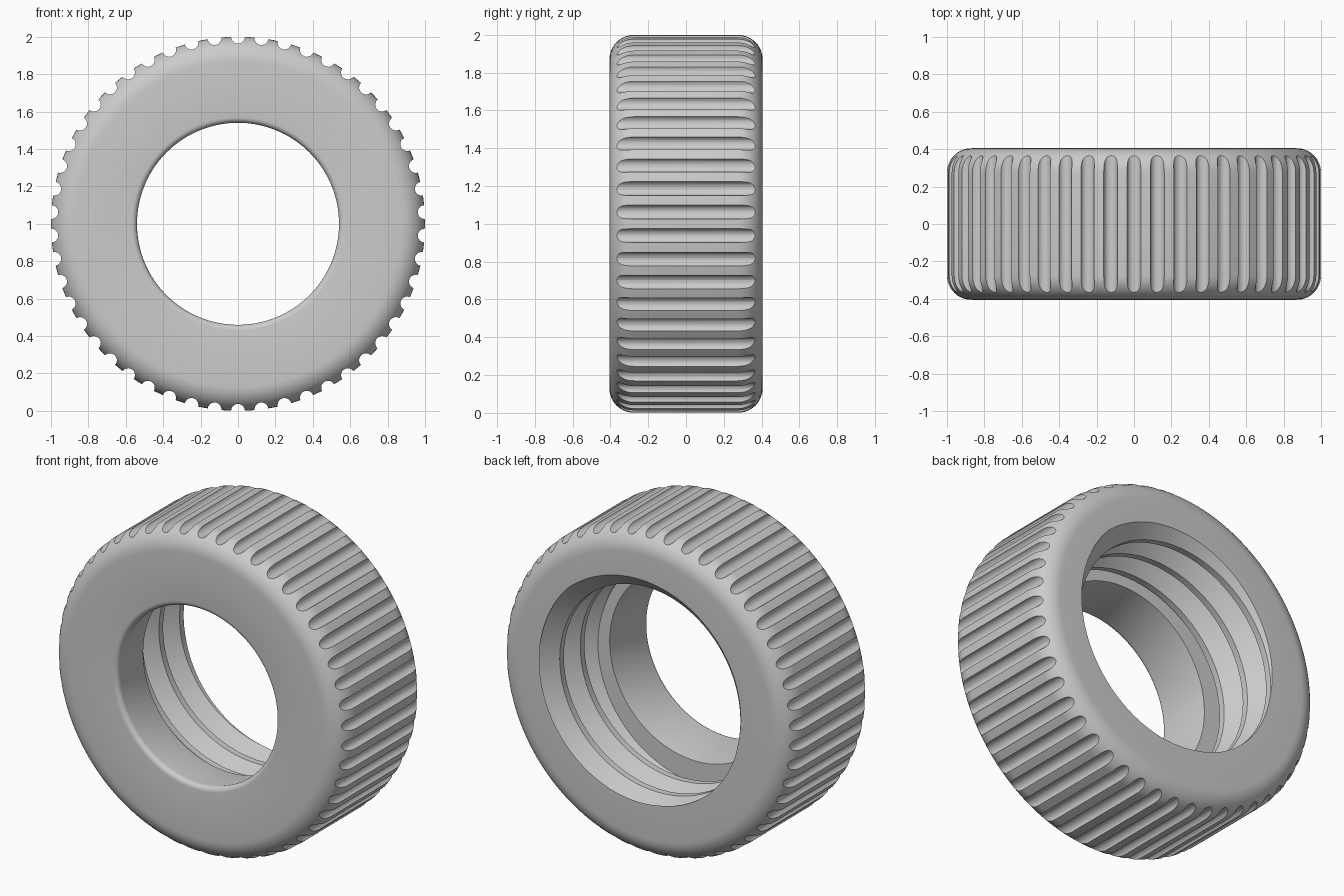
import bpy, bmesh
from math import sin, cos, pi, radians

if "Cube" in bpy.data.objects:
    bpy.data.objects.remove(bpy.data.objects["Cube"])

SEGMENTS = 200
GROOVES = 50
HALF = 0.405          # half of the ring's depth
FILLET = 0.13         # outer edge rounding
LEDGE = -0.09         # front end of the threaded bore
PITCH = 0.2
CREST, ROOT, FLAT = 0.65, 0.745, 0.02


def arc(r, y, rad, a0, a1, n):
    """Points of an arc in the (radius, y) plane."""
    pts = []
    for i in range(n + 1):
        a = radians(a0 + (a1 - a0) * i / n)
        pts.append((r + rad * cos(a), y + rad * sin(a)))
    return pts


def to_object(bm, name):
    bmesh.ops.recalc_face_normals(bm, faces=bm.faces)
    mesh = bpy.data.meshes.new(name)
    bm.to_mesh(mesh)
    bm.free()
    obj = bpy.data.objects.new(name, mesh)
    bpy.context.collection.objects.link(obj)
    return obj


def thread(a):
    """Helical V thread section at angle a, clipped to the threaded bore."""
    base = 0.28 + PITCH * a / (2 * pi)

    def radius(y):
        d = abs((y - base + PITCH / 2) % PITCH - PITCH / 2)   # distance to crest
        return CREST + (ROOT - CREST) * max(0, d - FLAT) / (PITCH / 2 - FLAT)

    pts = []
    for turn in range(3, -5, -1):
        for off in (PITCH / 2, FLAT, -FLAT):
            y = min(HALF, max(LEDGE, base + turn * PITCH + off))
            pts.append((radius(y), y))
    return pts


# Ring section: rounded outside, slightly conical front bore, threaded back bore
outside = (arc(1 - FILLET, -HALF + FILLET, FILLET, -90, 0, 10)
           + arc(1 - FILLET, HALF - FILLET, FILLET, 0, 90, 10))
front_bore = [(0.583, LEDGE)] + arc(0.57, -HALF + 0.03, 0.03, 180, 270, 5)

bm = bmesh.new()
previous = None
for k in range(SEGMENTS + 1):
    a = 2 * pi * k / SEGMENTS
    current = [bm.verts.new((r * cos(a), y, 1 + r * sin(a)))
               for r, y in outside + thread(a) + front_bore]
    if previous:
        for i in range(len(current)):
            bm.faces.new((previous[i - 1], previous[i], current[i], current[i - 1]))
    previous = current
bmesh.ops.remove_doubles(bm, verts=bm.verts, dist=1e-5)
ring = to_object(bm, "threaded_ring")

# Grip grooves: a circle of rods running front to back
bm = bmesh.new()
for k in range(GROOVES):
    a = pi / 2 + 2 * pi * k / GROOVES
    ends = []
    for y in (-0.6, 0.6):
        ends.append([bm.verts.new((cos(a) + 0.037 * cos(t), y, 1 + sin(a) + 0.037 * sin(t)))
                     for t in (a + 2 * pi * i / 20 for i in range(20))])
    for i in range(20):
        j = (i + 1) % 20
        bm.faces.new((ends[0][i], ends[0][j], ends[1][j], ends[1][i]))
    bm.faces.new(ends[0])
    bm.faces.new(ends[1])
cutter = to_object(bm, "groove_cutter")

cut = ring.modifiers.new("grooves", 'BOOLEAN')
cut.operation = 'DIFFERENCE'
cut.solver = 'EXACT'
cut.object = cutter
bpy.context.view_layer.objects.active = ring
bpy.ops.object.select_all(action='DESELECT')
ring.select_set(True)
bpy.ops.object.modifier_apply(modifier=cut.name)
bpy.data.objects.remove(cutter)
bpy.ops.object.shade_smooth_by_angle(angle=radians(25))
